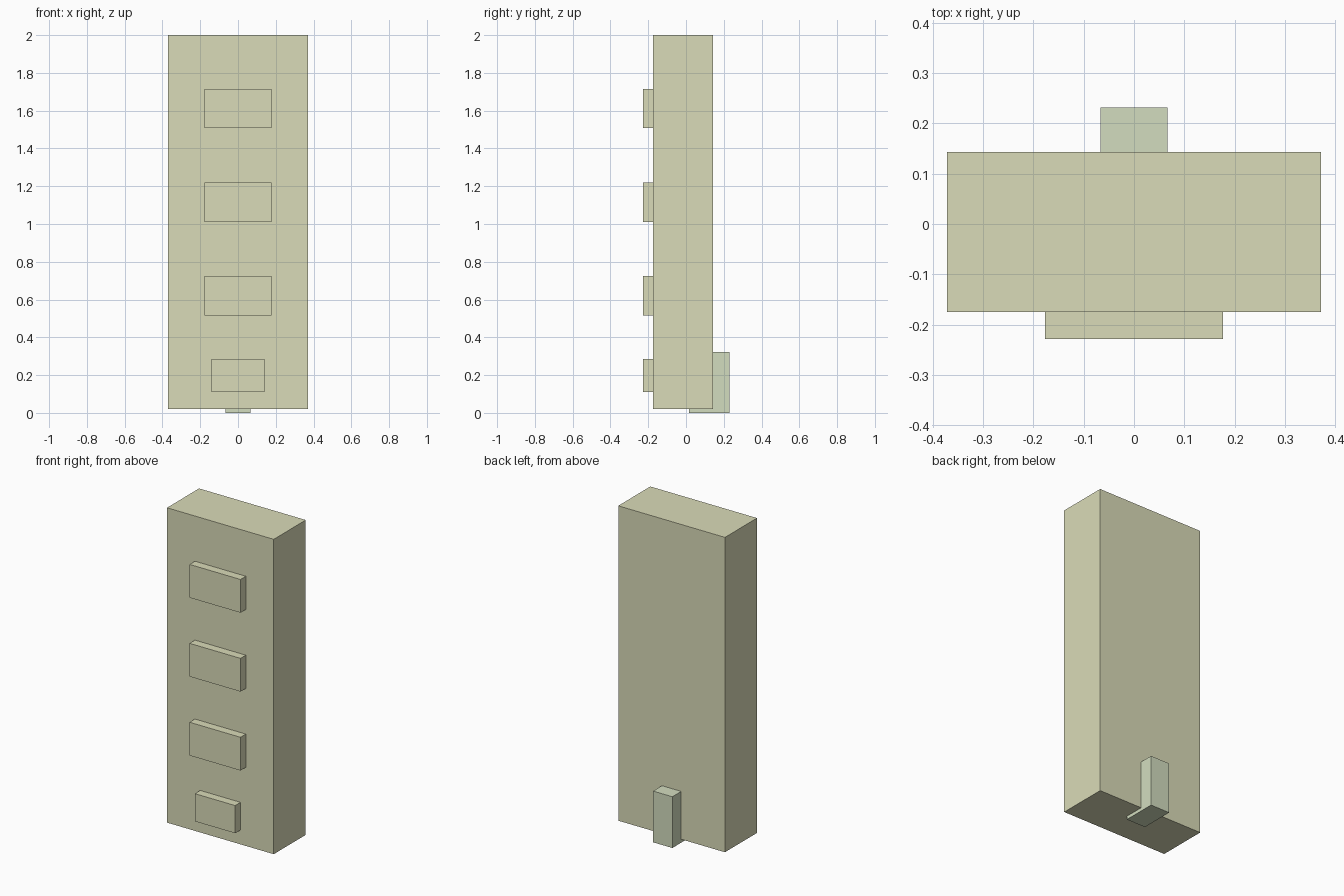
import bpy

if "Cube" in bpy.data.objects:
    bpy.data.objects.remove(bpy.data.objects["Cube"])


def material(name, color):
    mat = bpy.data.materials.new(name)
    mat.diffuse_color = (*color, 1.0)
    mat.use_nodes = True
    mat.node_tree.nodes["Principled BSDF"].inputs["Base Color"].default_value = mat.diffuse_color
    return mat


def box(name, half_width, y0, y1, z0, z1, mat):
    """Box centred on x = 0, spanning the given y and z ranges."""
    bpy.ops.mesh.primitive_cube_add(size=1, location=(0, (y0 + y1) / 2, (z0 + z1) / 2))
    obj = bpy.context.object
    obj.name = name
    obj.scale = (2 * half_width, y1 - y0, z1 - z0)
    bpy.ops.object.transform_apply(location=False, rotation=False, scale=True)
    obj.data.materials.append(mat)
    return obj


cream = material("cream", (0.70, 0.71, 0.48))
pale_green = material("pale_green", (0.65, 0.72, 0.52))

FRONT, BACK = -0.175, 0.143

# Tall main slab
box("main_body", 0.371, FRONT, BACK, 0.021, 2.0, cream)

# Three wide front panels, evenly spaced
for i in range(3):
    z = 0.515 + i * 0.496
    box(f"front_panel_{i + 1}", 0.177, -0.228, FRONT, z, z + 0.209, cream)

# Smaller lowest panel
box("lower_front_panel", 0.14, -0.228, FRONT, 0.111, 0.285, cream)

# Rear foot block, partly sunk into the slab
box("rear_foot", 0.067, 0.016, 0.231, 0.0, 0.322, pale_green)
